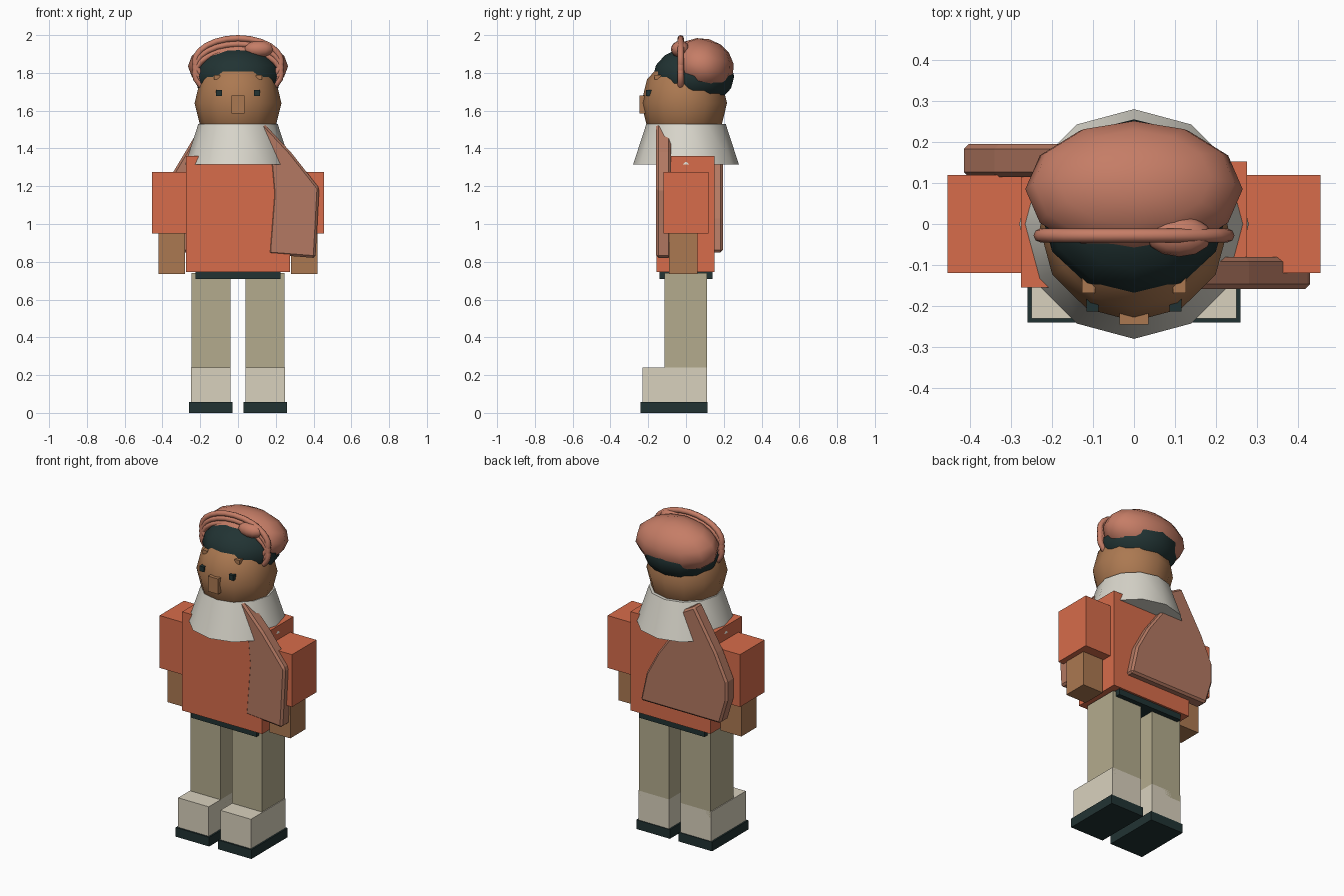
import bpy, bmesh, math
from mathutils import Matrix

if "Cube" in bpy.data.objects:
    bpy.data.objects.remove(bpy.data.objects["Cube"])


def material(name, rgb):
    m = bpy.data.materials.new(name)
    m.diffuse_color = [(c / 255) ** 2.2 for c in rgb] + [1]
    m.use_nodes = True
    m.node_tree.nodes["Principled BSDF"].inputs["Base Color"].default_value = m.diffuse_color
    return m


ORANGE = material("orange_cloth", (214, 108, 76))
SKIN = material("skin", (170, 120, 82))
TROUSER = material("khaki", (178, 170, 140))
CREAM = material("cream", (216, 208, 188))
DARK = material("dark_green", (38, 54, 54))
WHITE = material("off_white", (216, 213, 202))
PINK = material("dusty_pink", (196, 124, 102))
CLOAK = material("cloak_cloth", (178, 120, 98))


def finish(name, bm, mat, smooth=False):
    bmesh.ops.recalc_face_normals(bm, faces=bm.faces)
    for f in bm.faces:
        f.smooth = smooth
    me = bpy.data.meshes.new(name)
    bm.to_mesh(me)
    bm.free()
    me.materials.append(mat)
    ob = bpy.data.objects.new(name, me)
    bpy.context.collection.objects.link(ob)
    return ob


def box(name, mat, x, y, z):
    """Box from its (min, max) range on each axis."""
    bm = bmesh.new()
    bmesh.ops.create_cube(bm, size=1)
    for v in bm.verts:
        v.co = [a + (b - a) * (c + 0.5) for (a, b), c in zip((x, y, z), v.co)]
    return finish(name, bm, mat)


def ellipsoid(name, mat, centre, radii, seg=12, rings=6, tilt=0):
    bm = bmesh.new()
    bmesh.ops.create_uvsphere(bm, u_segments=seg, v_segments=rings, radius=1)
    bm.transform(Matrix.Translation(centre) @ Matrix.Rotation(math.radians(tilt), 4, 'X')
                 @ Matrix.Diagonal((*radii, 1)))
    return finish(name, bm, mat, True)


def slab(name, mat, profile, y0, y1, bevel=0.012):
    """Front-view outline extruded in depth, with a small bevel."""
    bm = bmesh.new()
    face = bm.faces.new([bm.verts.new((x, y0, z)) for x, z in profile])
    ext = bmesh.ops.extrude_face_region(bm, geom=[face])
    for v in ext["geom"]:
        if isinstance(v, bmesh.types.BMVert):
            v.co.y = y1
    ob = finish(name, bm, mat)
    mod = ob.modifiers.new("edge", 'BEVEL')
    mod.width = bevel
    return ob


def band(name, mat, centre, rx, rz, r, seg=24, sides=8):
    """Upright elliptical ring."""
    bm = bmesh.new()
    loops = []
    for i in range(seg):
        a = 2 * math.pi * i / seg
        loop = []
        for j in range(sides):
            b = 2 * math.pi * j / sides
            loop.append(bm.verts.new((centre[0] + (rx + r * math.cos(b)) * math.cos(a),
                                      centre[1] + r * math.sin(b),
                                      centre[2] + (rz + r * math.cos(b)) * math.sin(a))))
        loops.append(loop)
    for i in range(seg):
        p, q = loops[i], loops[(i + 1) % seg]
        for j in range(sides):
            k = (j + 1) % sides
            bm.faces.new((p[j], q[j], q[k], p[k]))
    return finish(name, bm, mat, True)


# Paired parts: legs, shoes, arms, eyes
for side, s in (("left", -1), ("right", 1)):
    def pair(part, mat, x, y, z):
        box(f"{part}_{side}", mat, sorted((x[0] * s, x[1] * s)), y, z)
    pair("sole", DARK, (0.03, 0.26), (-0.24, 0.115), (0, 0.057))
    pair("shoe", CREAM, (0.04, 0.25), (-0.23, 0.11), (0.05, 0.24))
    pair("leg", TROUSER, (0.04, 0.245), (-0.115, 0.11), (0.2, 0.74))
    pair("sleeve", ORANGE, (0.265, 0.455), (-0.12, 0.12), (0.95, 1.275))
    pair("hand", SKIN, (0.28, 0.422), (-0.09, 0.06), (0.735, 0.97))
    pair("eye", DARK, (0.086, 0.116), (-0.213, -0.18), (1.678, 1.71))
    # brow corner poking out of the head
    pair("brow", SKIN, (0.095, 0.127), (-0.168, -0.12), (1.765, 1.79))

# Torso and belt
box("belt", DARK, (-0.225, 0.225), (-0.14, 0.14), (0.71, 0.76))
box("torso", ORANGE, (-0.275, 0.275), (-0.155, 0.152), (0.747, 1.36))

# Flared collar, one side of a frustum open below
bm = bmesh.new()
bmesh.ops.create_cone(bm, cap_ends=True, segments=12, radius1=0.28, radius2=0.21, depth=0.215,
                      matrix=Matrix.Translation((0, 0, 1.4225)))
collar = finish("collar", bm, WHITE, True)
bpy.context.view_layer.objects.active = collar
collar.select_set(True)
bpy.ops.object.shade_smooth_by_angle(angle=math.radians(40))

# Cloak halves: front over the right side, back over the left
slab("cloak_front", CLOAK, [(0.10, 1.53), (0.14, 1.53), (0.28, 1.38), (0.43, 1.19), (0.42, 1.0),
                            (0.41, 0.82), (0.16, 0.84), (0.185, 1.16), (0.17, 1.33)], -0.158, -0.08)
slab("cloak_back", CLOAK, [(-0.10, 1.48), (-0.19, 1.53), (-0.34, 1.28), (-0.415, 1.12), (-0.415, 1.0),
                           (-0.37, 0.85), (0.18, 0.85), (0.14, 1.03), (0.06, 1.18), (-0.04, 1.32)],
     0.115, 0.195)

# Head, nose and hair
ellipsoid("head", SKIN, (0, -0.01, 1.64), (0.23, 0.227, 0.25))
box("nose", SKIN, (-0.035, 0.035), (-0.245, -0.2), (1.585, 1.68))
ellipsoid("hair", DARK, (0, 0.04, 1.78), (0.23, 0.215, 0.16), 12, 8)

# Soft cap with wrapped headband and knot
ellipsoid("cap", PINK, (0, 0.085, 1.835), (0.265, 0.17, 0.148), 12, 8, -15)
for i in range(3):
    band(f"headband_{i + 1}", PINK, (0, -0.028, 1.858 - 0.03 * i), 0.228, 0.125, 0.017)
ellipsoid("knot", PINK, (0.11, -0.03, 1.925), (0.08, 0.05, 0.045), 12, 8)
